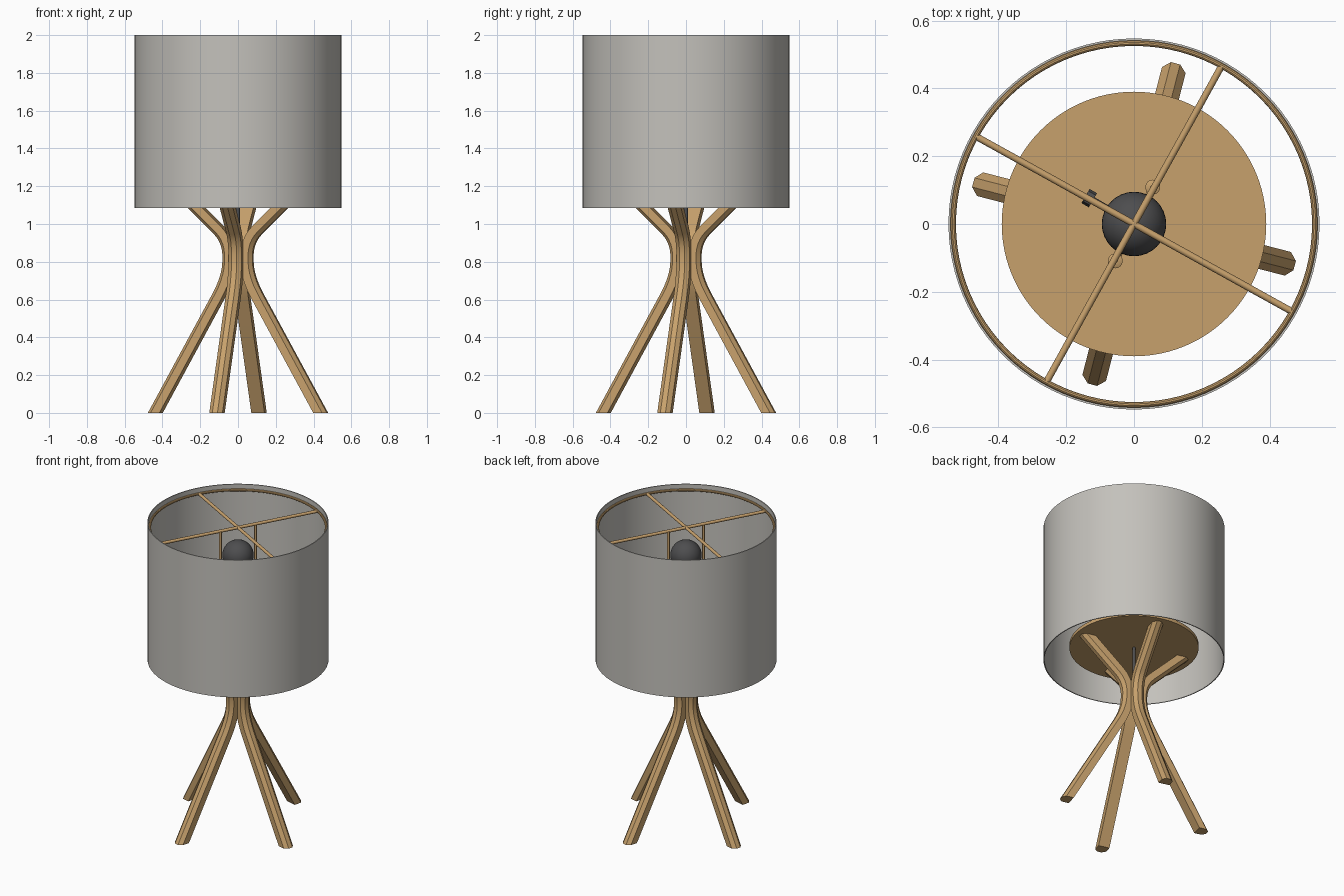
import bpy, bmesh, math
from mathutils import Vector

if "Cube" in bpy.data.objects:
    bpy.data.objects.remove(bpy.data.objects["Cube"])


def material(name, rgb):
    m = bpy.data.materials.new(name)
    m.diffuse_color = (*rgb, 1)
    m.use_nodes = True
    m.node_tree.nodes["Principled BSDF"].inputs["Base Color"].default_value = m.diffuse_color
    return m


WOOD = material("warm wood", (0.57, 0.355, 0.15))
FABRIC = material("grey fabric", (0.55, 0.535, 0.50))
DARK = material("dark grey", (0.075, 0.075, 0.078))


def add_object(name, bm, mat, smooth=True):
    bmesh.ops.recalc_face_normals(bm, faces=bm.faces[:])
    me = bpy.data.meshes.new(name)
    bm.to_mesh(me)
    bm.free()
    ob = bpy.data.objects.new(name, me)
    bpy.context.collection.objects.link(ob)
    me.materials.append(mat)
    if smooth:
        bpy.ops.object.select_all(action='DESELECT')
        ob.select_set(True)
        bpy.context.view_layer.objects.active = ob
        bpy.ops.object.shade_smooth_by_angle(angle=math.radians(35))
    return ob


def lathe(name, profile, mat, sides=64, closed=False, at=(0, 0)):
    """Spin an (r, z) profile about a vertical axis."""
    bm = bmesh.new()
    vs = [bm.verts.new((r, 0, z)) for r, z in profile]
    es = [bm.edges.new(p) for p in zip(vs, vs[1:])]
    if closed:
        es.append(bm.edges.new((vs[-1], vs[0])))
    bmesh.ops.spin(bm, geom=vs + es, cent=(0, 0, 0), axis=(0, 0, 1),
                   angle=math.tau, steps=sides)
    bmesh.ops.remove_doubles(bm, verts=bm.verts[:], dist=1e-5)
    bmesh.ops.translate(bm, verts=bm.verts[:], vec=(*at, 0))
    return add_object(name, bm, mat)


def rod(name, a, b, r, mat, sides=12):
    a, b = Vector(a), Vector(b)
    bm = bmesh.new()
    bmesh.ops.create_cone(bm, cap_ends=True, segments=sides, radius1=r,
                          radius2=r, depth=(b - a).length)
    q = (b - a).to_track_quat('Z', 'Y')
    for v in bm.verts:
        v.co = q @ v.co + (a + b) / 2
    return add_object(name, bm, mat)


def polar(r, deg, z):
    t = math.radians(deg)
    return (r * math.cos(t), r * math.sin(t), z)


# Legs: straight foot, soft bend at the waist, flaring out to the tray
def bezier(p0, p1, p2, n):
    return [tuple((1 - t) ** 2 * a + 2 * t * (1 - t) * b + t * t * c
                  for a, b, c in zip(p0, p1, p2)) for t in (i / n for i in range(n + 1))]


path = ([(0.455, 0.0)] + bezier((0.108, 0.62), (0.055, 0.715), (0.052, 0.80), 5)
        + bezier((0.052, 0.84), (0.056, 0.915), (0.105, 0.965), 5) + [(0.315, 1.168)])
# (outward, sideways) section with a ridged outer face
section = [(-0.03, -0.036), (0.012, -0.036), (0.03, -0.014),
           (0.03, 0.014), (0.012, 0.036), (-0.03, 0.036)]


def leg(name, deg):
    bm = bmesh.new()
    rings = []
    for i, (r, z) in enumerate(path):
        p, n = path[max(i - 1, 0)], path[min(i + 1, len(path) - 1)]
        d = Vector((n[0] - p[0], n[1] - p[1])).normalized()
        ring = []
        for u, w in section:
            if i in (0, len(path) - 1):      # ends cut level
                rr, zz = r + u / d.y, z
            else:
                rr, zz = r + u * d.y, z - u * d.x
            t = math.radians(deg)
            c, s = math.cos(t), math.sin(t)
            ring.append(bm.verts.new((rr * c - w * s, rr * s + w * c, zz)))
        rings.append(ring)
    k = len(section)
    for A, B in zip(rings, rings[1:]):
        for j in range(k):
            bm.faces.new((A[j], A[(j + 1) % k], B[(j + 1) % k], B[j]))
    bm.faces.new(rings[0])
    bm.faces.new(rings[-1])
    return add_object(name, bm, WOOD)


for i, side in enumerate(("back", "left", "front", "right")):
    leg(side + "_leg", 75.5 + 90 * i)

# Round tray under the shade
lathe("tray", [(0, 1.168), (0.39, 1.168), (0.39, 1.19), (0, 1.19)], WOOD, 96)

# Drum shade, open at both ends
lathe("shade", [(0.541, 1.085), (0.547, 1.085), (0.547, 2.0), (0.541, 2.0)],
      FABRIC, 96, closed=True)

# Wire ring and cross bars inside the shade top
ring = [(0.533 + 0.008 * math.cos(a), 1.965 + 0.008 * math.sin(a))
        for a in (math.tau * j / 10 for j in range(10))]
lathe("shade_ring", ring, WOOD, 96, closed=True)
for i, ang in enumerate((61, 151)):
    rod(f"cross_bar_{i + 1}", polar(0.533, ang, 1.963),
        polar(-0.533, ang, 1.963), 0.01, WOOD)

# Upright wires with round knuckles at the foot
for i, ang in enumerate((63, 243)):
    rod(f"upright_wire_{i + 1}", polar(0.12, ang, 1.28), polar(0.12, ang, 1.963), 0.008, WOOD)
    rod(f"wire_foot_{i + 1}", polar(0.03, ang, 1.28), polar(0.125, ang, 1.28), 0.01, WOOD)
    x, y, z = polar(0.122, ang, 1.29)
    lathe(f"wire_knuckle_{i + 1}",
          [(0, z - 0.03), (0.022, z - 0.025), (0.022, z + 0.02), (0, z + 0.03)],
          WOOD, 16, at=(x, y))

# Lamp holder, bulb and switch
lathe("lamp_holder", [(0, 1.19), (0.06, 1.19), (0.06, 1.21), (0.035, 1.23),
                      (0.035, 1.32), (0.055, 1.34), (0.055, 1.52), (0, 1.52)], DARK, 32)
bulb = [(0, 1.5), (0.042, 1.5), (0.042, 1.58), (0.06, 1.66)]
bulb += [(0.095 * math.cos(a), 1.78 + 0.095 * math.sin(a))
         for a in (math.radians(-40 + 10 * j) for j in range(13))]
bulb += [(0, 1.875)]
lathe("bulb", bulb, DARK, 32)
rod("switch_stem", polar(0.05, 150, 1.42), polar(0.15, 150, 1.42), 0.01, DARK)
rod("switch_key", polar(0.14, 150, 1.42), polar(0.165, 150, 1.42), 0.024, DARK, 8)

# Cord rod and joining peg at the waist
rod("centre_rod", (0, 0, 0.86), (0, 0, 1.17), 0.01, DARK)
rod("waist_peg", (0, 0, 0.78), (0, 0, 0.88), 0.03, WOOD, 16)
